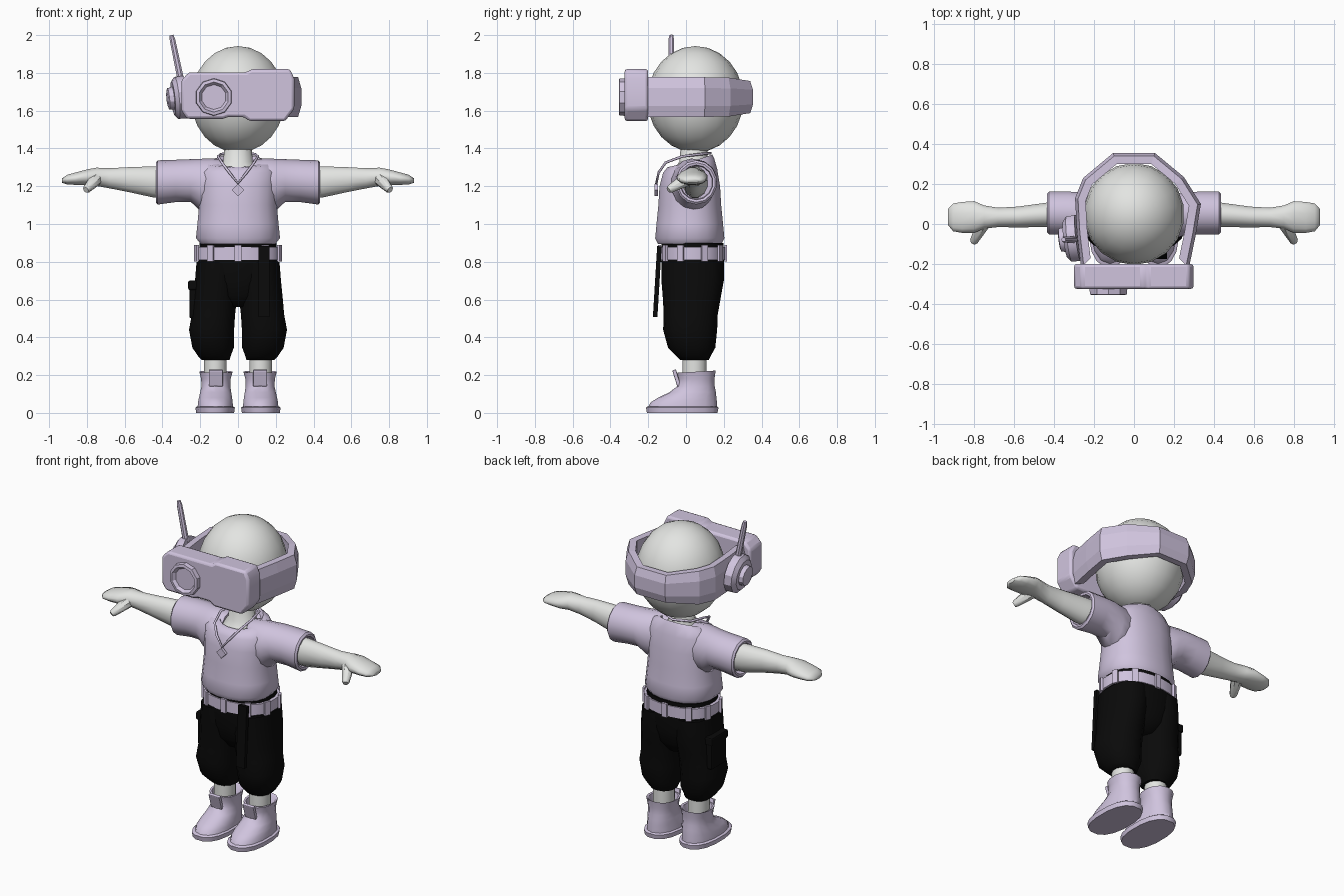
import bpy, bmesh, math
from mathutils import Matrix, Vector


def material(name, rgb):
    m = bpy.data.materials.new(name)
    m.diffuse_color = (*rgb, 1)
    return m


LILAC = material("lilac", (0.63, 0.55, 0.73))
SKIN = material("pale_grey", (0.77, 0.78, 0.76))
BLACK = material("black", (0.003, 0.003, 0.003))


def finish(name, bm, mat, angle=40, bevel=0):
    bmesh.ops.recalc_face_normals(bm, faces=bm.faces)
    me = bpy.data.meshes.new(name)
    bm.to_mesh(me)
    bm.free()
    me.materials.append(mat)
    ob = bpy.data.objects.new(name, me)
    bpy.context.collection.objects.link(ob)
    if bevel:
        mod = ob.modifiers.new("bevel", "BEVEL")
        mod.width, mod.segments = bevel, 2
    bpy.ops.object.select_all(action='DESELECT')
    bpy.context.view_layer.objects.active = ob
    ob.select_set(True)
    if angle:
        bpy.ops.object.shade_smooth_by_angle(angle=math.radians(angle))
    return ob


def skin_rings(bm, rings, closed=False):
    n = len(rings[0])
    vs = [[bm.verts.new(p) for p in r] for r in rings]
    pairs = list(zip(vs, vs[1:])) + ([(vs[-1], vs[0])] if closed else [])
    for a, b in pairs:
        for i in range(n):
            bm.faces.new((a[i], a[(i + 1) % n], b[(i + 1) % n], b[i]))
    if not closed:
        bm.faces.new(vs[0])
        bm.faces.new(vs[-1])


def loft(name, rings, mat, n=16, axis='Z', side=1, p=2.0, mtx=None, angle=40):
    """rings: (position, centre 1, centre 2, half size 1, half size 2, tilt)"""
    pts = []
    for t, c1, c2, h1, h2, *tilt in rings:
        ring = []
        for i in range(n):
            a = 2 * math.pi * (i + 0.5) / n
            c, s = math.cos(a), math.sin(a)
            u = c1 + h1 * math.copysign(abs(c) ** (2 / p), c)
            v = c2 + h2 * math.copysign(abs(s) ** (2 / p), s)
            w = t + (tilt[0] * s if tilt else 0)
            q = Vector((u, v, w) if axis == 'Z' else (w, u, v))
            q.x *= side
            ring.append(mtx @ q if mtx else q)
        pts.append(ring)
    bm = bmesh.new()
    skin_rings(bm, pts)
    return finish(name, bm, mat, angle)


def taper(name, p0, p1, r0, r1, mat, n=8):
    p0, p1 = Vector(p0), Vector(p1)
    d = p1 - p0
    m = Matrix.Translation(p0) @ d.to_track_quat('Z', 'Y').to_matrix().to_4x4()
    return loft(name, [(0, 0, 0, r0, r0), (d.length * 0.9, 0, 0, r1, r1),
                       (d.length, 0, 0, r1 * 0.7, r1 * 0.7)], mat, n, mtx=m)


def box(name, centre, size, mat, rot=None, bevel=0):
    bm = bmesh.new()
    m = Matrix.Translation(centre) @ (rot or Matrix()) @ Matrix.Diagonal((*size, 1))
    bmesh.ops.create_cube(bm, size=1, matrix=m)
    return finish(name, bm, mat, 0, bevel)


# Head and neck
bm = bmesh.new()
bmesh.ops.create_uvsphere(bm, u_segments=18, v_segments=12, radius=1,
                          matrix=Matrix.Translation((0, 0.05, 1.66)) @ Matrix.Diagonal((0.252, 0.255, 0.282, 1)))
finish("head", bm, SKIN, 60)
loft("neck", [(1.25, 0, 0.04, 0.12, 0.1), (1.29, 0, 0.035, 0.115, 0.1), (1.33, 0, 0.04, 0.08, 0.075),
              (1.45, 0, 0.045, 0.07, 0.07)], SKIN, 14)

# Shirt body with a collar that dips at the front
loft("shirt_body", [(0.90, 0, 0.02, 0.17, 0.15), (0.895, 0, 0.02, 0.20, 0.17), (0.925, 0, 0.02, 0.225, 0.185),
                    (1.0, 0, 0.02, 0.217, 0.178), (1.1, 0, 0.02, 0.208, 0.168), (1.2, 0, 0.02, 0.212, 0.162),
                    (1.28, 0, 0.022, 0.21, 0.145, 0.01), (1.325, 0, 0.025, 0.175, 0.125, 0.025),
                    (1.335, 0, 0.035, 0.125, 0.105, 0.033), (1.31, 0, 0.035, 0.11, 0.095, 0.03)],
     LILAC, 20, p=2.3, angle=50)

for side, tag in ((1, "right"), (-1, "left")):
    # Sleeve with hollow cuff
    loft("sleeve_" + tag, [(0.08, 0.03, 1.23, 0.09, 0.11), (0.14, 0.03, 1.205, 0.115, 0.142),
                           (0.205, 0.04, 1.21, 0.115, 0.135), (0.25, 0.05, 1.23, 0.11, 0.113),
                           (0.33, 0.055, 1.228, 0.11, 0.112), (0.425, 0.055, 1.22, 0.11, 0.117),
                           (0.435, 0.055, 1.22, 0.10, 0.105), (0.432, 0.055, 1.22, 0.088, 0.092),
                           (0.39, 0.055, 1.22, 0.085, 0.088)], LILAC, 14, 'X', side)
    # Arm and hand
    loft("arm_" + tag, [(0.36, 0.05, 1.22, 0.07, 0.085), (0.45, 0.045, 1.223, 0.062, 0.085),
                        (0.58, 0.035, 1.235, 0.054, 0.068), (0.68, 0.033, 1.242, 0.05, 0.055),
                        (0.75, 0.035, 1.25, 0.06, 0.05), (0.80, 0.035, 1.247, 0.082, 0.043),
                        (0.86, 0.033, 1.24, 0.08, 0.034), (0.905, 0.033, 1.235, 0.072, 0.026),
                        (0.932, 0.035, 1.23, 0.04, 0.012)], SKIN, 12, 'X', side, angle=60)
    taper("thumb_" + tag, (side * 0.755, 0.0, 1.235), (side * 0.805, -0.093, 1.18), 0.036, 0.022, SKIN)
    # Baggy trouser leg
    loft("trouser_leg_" + tag, [(0.28, 0.118, 0.045, 0.075, 0.075), (0.30, 0.125, 0.04, 0.088, 0.09),
                                (0.345, 0.132, 0.03, 0.112, 0.125), (0.44, 0.14, 0.022, 0.122, 0.143),
                                (0.52, 0.13, 0.025, 0.117, 0.143), (0.6, 0.122, 0.03, 0.118, 0.152),
                                (0.7, 0.115, 0.035, 0.115, 0.165), (0.8, 0.11, 0.035, 0.112, 0.165)],
         BLACK, 14, side=side, p=2.3, angle=60)
    # Ankle
    loft("ankle_" + tag, [(0.1, 0.12, 0.045, 0.06, 0.065), (0.32, 0.12, 0.045, 0.062, 0.066)], SKIN, 12, side=side)
    # Boot: sole, shaped upper with flared collar, lacing tongue
    loft("boot_sole_" + tag, [(0, 0.121, -0.02, 0.102, 0.19), (0.028, 0.121, -0.02, 0.106, 0.195),
                              (0.034, 0.121, -0.02, 0.098, 0.187)], LILAC, 16, side=side, p=2.4)
    loft("boot_upper_" + tag, [(0.03, 0.12, -0.018, 0.096, 0.183), (0.055, 0.12, -0.012, 0.094, 0.176),
                               (0.08, 0.119, 0.006, 0.09, 0.155), (0.11, 0.118, 0.036, 0.084, 0.122),
                               (0.14, 0.117, 0.052, 0.078, 0.1), (0.18, 0.117, 0.055, 0.08, 0.096),
                               (0.218, 0.117, 0.055, 0.09, 0.102, 0.006), (0.215, 0.117, 0.055, 0.078, 0.09),
                               (0.16, 0.117, 0.052, 0.064, 0.07)], LILAC, 14, side=side, p=2.2)
    box("boot_tongue_" + tag, (side * 0.117, -0.05, 0.185), (0.075, 0.02, 0.09), LILAC,
        Matrix.Rotation(0.3, 4, 'X'), 0.005)

# Trouser hips
loft("trouser_hips", [(0.56, 0, 0.035, 0.06, 0.1), (0.62, 0, 0.035, 0.16, 0.14), (0.7, 0, 0.035, 0.215, 0.16),
                      (0.8, 0, 0.035, 0.215, 0.168), (0.9, 0, 0.035, 0.205, 0.165)], BLACK, 20, p=2.3, angle=60)

# Belt and its loops
loft("belt", [(0.81, 0, 0.035, 0.226, 0.172), (0.877, 0, 0.035, 0.226, 0.172)], LILAC, 24, p=2.3)
for k in range(10):
    a = 2 * math.pi * (k + 0.5) / 10
    c, s = math.cos(a), math.sin(a)
    x = 0.229 * math.copysign(abs(c) ** (2 / 2.3), c)
    y = 0.035 + 0.175 * math.copysign(abs(s) ** (2 / 2.3), s)
    box("belt_loop", (x, y, 0.845), (0.014, 0.035, 0.085), LILAC,
        Matrix.Rotation(math.atan2(s / 0.172, c / 0.226), 4, 'Z'))

# Hanging belt strap and cargo pocket
box("hanging_strap", (0.137, -0.152, 0.695), (0.058, 0.024, 0.375), BLACK, Matrix.Rotation(-0.06, 4, 'X'))
box("cargo_pocket", (-0.232, 0.04, 0.595), (0.05, 0.15, 0.19), BLACK, bevel=0.01)
box("pocket_flap", (-0.236, 0.04, 0.675), (0.055, 0.16, 0.05), BLACK, bevel=0.008)

# Necklace chain and diamond pendant
cu = bpy.data.curves.new("necklace", 'CURVE')
cu.dimensions, cu.bevel_depth, cu.bevel_resolution = '3D', 0.007, 1
half = [(0, -0.157, 1.215), (0.045, -0.145, 1.272), (0.085, -0.108, 1.325), (0.105, -0.02, 1.358),
        (0.09, 0.08, 1.37), (0, 0.13, 1.375)]
loop = half + [(-x, y, z) for x, y, z in half[-2:0:-1]]
sp = cu.splines.new('POLY')
sp.points.add(len(loop) - 1)
for pt, co in zip(sp.points, loop):
    pt.co = (*co, 1)
sp.use_cyclic_u = True
cu.materials.append(LILAC)
bpy.context.collection.objects.link(bpy.data.objects.new("necklace", cu))
box("pendant", (0, -0.158, 1.18), (0.045, 0.018, 0.045), LILAC, Matrix.Rotation(math.pi / 4, 4, 'Y'))

# Headset band: x, y, half height along the wrap
stations = [(0.275, -0.22, 0.105), (0.31, -0.05, 0.105), (0.335, 0.1, 0.105), (0.25, 0.235, 0.103),
            (0.105, 0.355, 0.085), (-0.105, 0.355, 0.085), (-0.255, 0.23, 0.103), (-0.295, 0.13, 0.105),
            (-0.285, -0.05, 0.105), (-0.265, -0.22, 0.105)]
rings = []
for x, y, h in stations:
    ring = []
    for k, f in ((0.82, -1), (0.95, -1), (1, -0.45), (1, 0.45), (0.95, 1), (0.82, 1)):
        ring.append((x * k, 0.05 + (y - 0.05) * k, 1.672 + h * f))
    rings.append(ring)
bm = bmesh.new()
skin_rings(bm, rings)
finish("headset_band", bm, LILAC, 0)

# Visor housing with stepped outline
outline = [(-0.3, 1.6), (-0.27, 1.557), (-0.08, 1.557), (-0.05, 1.567), (0.03, 1.567), (0.06, 1.545),
           (0.25, 1.545), (0.298, 1.61), (0.298, 1.77), (0.275, 1.82), (0.07, 1.82), (0.045, 1.803),
           (-0.26, 1.803), (-0.3, 1.76)]
bm = bmesh.new()
skin_rings(bm, [[(x, y, z) for x, z in outline] for y in (-0.325, -0.2)])
finish("visor", bm, LILAC, 30, 0.014)

# Camera lens on the visor
loft("visor_lens", [(0, 0, 0, 0.1, 0.1), (0.035, 0, 0, 0.097, 0.097), (0.038, 0, 0, 0.08, 0.08),
                    (0.02, 0, 0, 0.066, 0.066)], LILAC, 10, angle=20,
     mtx=Matrix.Translation((-0.128, -0.318, 1.672)) @ Matrix.Rotation(math.pi / 2, 4, 'X'))

# Ear piece with knob, and antenna
ear = (Matrix.Translation((-0.28, -0.07, 1.672)) @ Matrix.Rotation(0.12, 4, 'Z')
       @ Matrix.Rotation(-math.pi / 2 - 0.1, 4, 'Y'))
loft("ear_piece", [(0, 0, 0, 0.118, 0.12), (0.045, 0, 0, 0.115, 0.117), (0.065, 0, 0, 0.09, 0.092),
                   (0.065, 0, 0, 0.062, 0.064), (0.09, 0, 0, 0.058, 0.06), (0.095, 0, 0, 0.04, 0.042)],
     LILAC, 12, mtx=ear, angle=30)
taper("antenna", (-0.3, -0.078, 1.75), (-0.352, -0.078, 2.0), 0.019, 0.016, LILAC)
